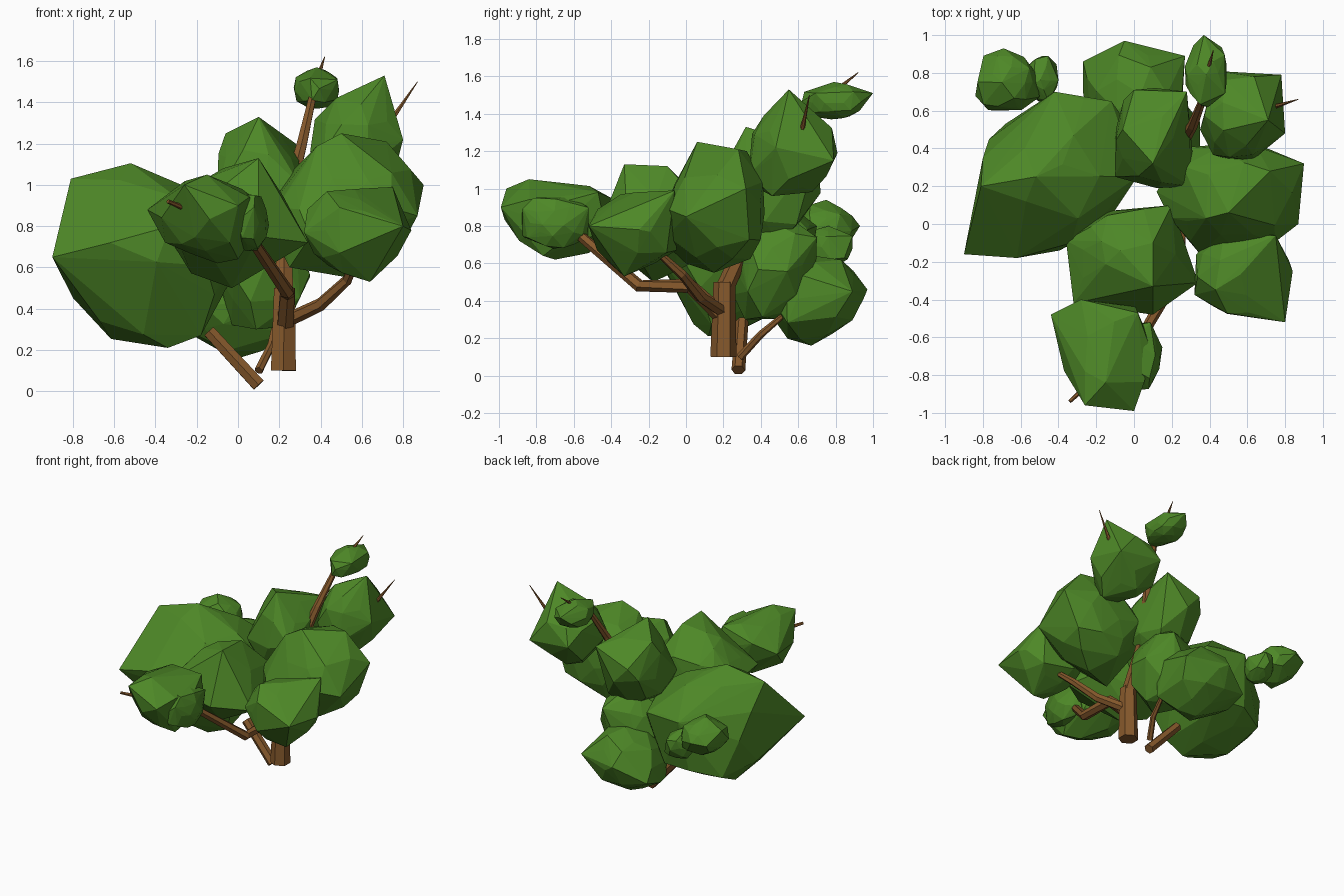
import bpy, bmesh, random
from mathutils import Vector

if "Cube" in bpy.data.objects:
    bpy.data.objects.remove(bpy.data.objects["Cube"])


def material(name, rgb):
    m = bpy.data.materials.new(name)
    m.diffuse_color = (*rgb, 1)
    m.use_nodes = True
    m.node_tree.nodes["Principled BSDF"].inputs["Base Color"].default_value = m.diffuse_color
    return m


LEAF = material("leaf_green", (0.075, 0.245, 0.02))
BARK = material("bark_brown", (0.24, 0.1, 0.025))


def finish(bm, name, mat):
    bmesh.ops.recalc_face_normals(bm, faces=bm.faces)
    me = bpy.data.meshes.new(name)
    bm.to_mesh(me)
    bm.free()
    me.materials.append(mat)
    bpy.context.collection.objects.link(bpy.data.objects.new(name, me))


def clump(name, lo, hi, seed, peaks=()):
    """Faceted leaf clump: hull of a jittered ball filling lo..hi plus a few outer corners."""
    rng = random.Random(seed)
    ball = bmesh.new()
    bmesh.ops.create_icosphere(ball, subdivisions=2, radius=1)
    pts = []
    for v in ball.verts:
        p = Vector([abs(c) ** 0.93 * (1 if c > 0 else -1) for c in v.co])
        pts.append(p * rng.uniform(0.88, 1.1)
                   + Vector([rng.uniform(-0.1, 0.1) for _ in range(3)]))
    ball.free()
    for i in range(3):
        a, b = min(p[i] for p in pts), max(p[i] for p in pts)
        for p in pts:
            p[i] = lo[i] + (p[i] - a) / (b - a) * (hi[i] - lo[i])
    bm = bmesh.new()
    for p in pts + [Vector(q) for q in peaks]:
        bm.verts.new(p)
    bmesh.ops.convex_hull(bm, input=bm.verts)
    bmesh.ops.delete(bm, geom=[v for v in bm.verts if not v.link_faces], context="VERTS")
    finish(bm, name, LEAF)


def branch(name, path, sides=6):
    """Tapered faceted limb; path entries are x, y, z, radius."""
    bm = bmesh.new()
    pts = [Vector(p[:3]) for p in path]
    rings = []
    for i, p in enumerate(pts):
        d = (pts[min(i + 1, len(pts) - 1)] - pts[max(i - 1, 0)]).normalized()
        ret = bmesh.ops.create_circle(bm, segments=sides, radius=path[i][3])
        q = Vector((0, 0, 1)).rotation_difference(d)
        for v in ret["verts"]:
            v.co = p + q @ v.co
        rings.append(ret["verts"])
    for a, b in zip(rings, rings[1:]):
        for k in range(sides):
            n = (k + 1) % sides
            bm.faces.new((a[k], a[n], b[n], b[k]))
    bm.faces.new(rings[0])
    bm.faces.new(rings[-1])
    finish(bm, name, BARK)


# Leaf clumps
clump("left_clump", (-.8, -.14, .25), (.02, .66, 1.04), 1,
      [(-.9, -.16, .65), (-.81, .2, 1.03), (-.52, .25, 1.105), (-.34, .12, .21),
       (-.67, .05, .34), (-.42, .7, .8), (-.62, -.18, .72), (-.12, .65, .78),
       (-.8, .35, .85), (-.33, -.1, .8)])
clump("centre_clump", (-.36, -.38, .5), (.22, .08, 1.08), 2,
      [(.1, -.33, 1.13), (.1, -.1, 1.12), (.2, .1, .9), (.34, -.31, .72),
       (.1, -.48, .75), (-.32, -.42, .8), (.25, -.05, .75)])
clump("front_clump", (-.37, -.97, .64), (.09, -.42, 1.03), 3,
      [(-.28, -.4, .95), (-.1, -.7, .62), (-.44, -.48, .88), (0, -.99, .9),
       (-.26, -.96, 1.0), (-.15, -.84, 1.05), (.02, -.47, .98)])
clump("front_side_clump", (-.04, -.88, .68), (.15, -.52, .96), 4)
clump("upper_middle_clump", (-.1, .19, .7), (.31, .72, 1.26), 5,
      [(.1, .32, 1.33), (-.06, .5, 1.25), (.28, .7, 1.2), (0, .71, 1.1),
       (-.1, .25, .95), (.3, .2, 1.0)])
clump("right_clump", (.17, -.12, .55), (.85, .42, 1.2), 6,
      [(.9, .32, 1.0), (.5, .06, 1.25), (.72, .28, 1.21), (.12, .17, .85),
       (.25, .0, .6), (.87, 0, .85), (.35, -.16, .75)])
clump("right_front_clump", (.32, -.48, .56), (.82, -.05, .98), 7,
      [(.8, -.52, .8), (.64, -.33, .53), (.75, -.06, .99), (.84, -.25, .78)])
clump("upper_right_clump", (.35, .34, .96), (.77, .81, 1.42), 8,
      [(.71, .55, 1.53), (.78, .79, 1.15), (.8, .48, 1.22), (.5, .35, 1.02)])
clump("top_clump", (.27, .62, 1.37), (.49, .95, 1.57), 9, [(.37, 1, 1.51)])
clump("back_clump", (-.27, .43, .17), (.26, .95, .64), 10,
      [(-.27, .86, .35), (.27, .89, .45), (-.05, .97, .46), (0, .67, .16),
       (-.25, .6, .3)])
clump("inner_clump", (-.12, .25, .3), (.35, .7, .87), 11)
clump("back_left_clump", (-.84, .6, .64), (-.5, .91, .92), 12, [(-.69, .93, .8), (-.7, .75, .94)])
clump("back_left_small_clump", (-.58, .64, .58), (-.4, .89, .8), 13)

# Trunk and limbs
branch("trunk", [(.22, .2, .1, .07), (.225, .205, .5, .058)])
branch("upper_limb", [(.225, .2, .45, .05), (.22, .38, .85, .04), (.31, .52, 1.2, .028),
                      (.36, .65, 1.42, .02), (.39, .81, 1.53, .014), (.42, .92, 1.62, .002)])
branch("front_limb", [(.23, .18, .33, .045), (.24, .02, .48, .04), (.24, -.25, .48, .034),
                      (.05, -.58, .76, .028), (-.34, -.94, .92, .01)])
branch("right_limb", [(.23, .2, .34, .035), (.4, .08, .42, .032),
                      (.53, -.02, .54, .026), (.62, -.25, .75, .012)])
branch("left_root_limb", [(.1, .28, .03, .037), (-.14, .3, .29, .034)])
branch("back_limb", [(.1, .29, .1, .022), (.16, .4, .22, .02), (.18, .53, .33, .014)])
branch("right_twig", [(.55, .5, 1.1, .022), (.74, .62, 1.31, .014), (.87, .66, 1.5, .002)])
